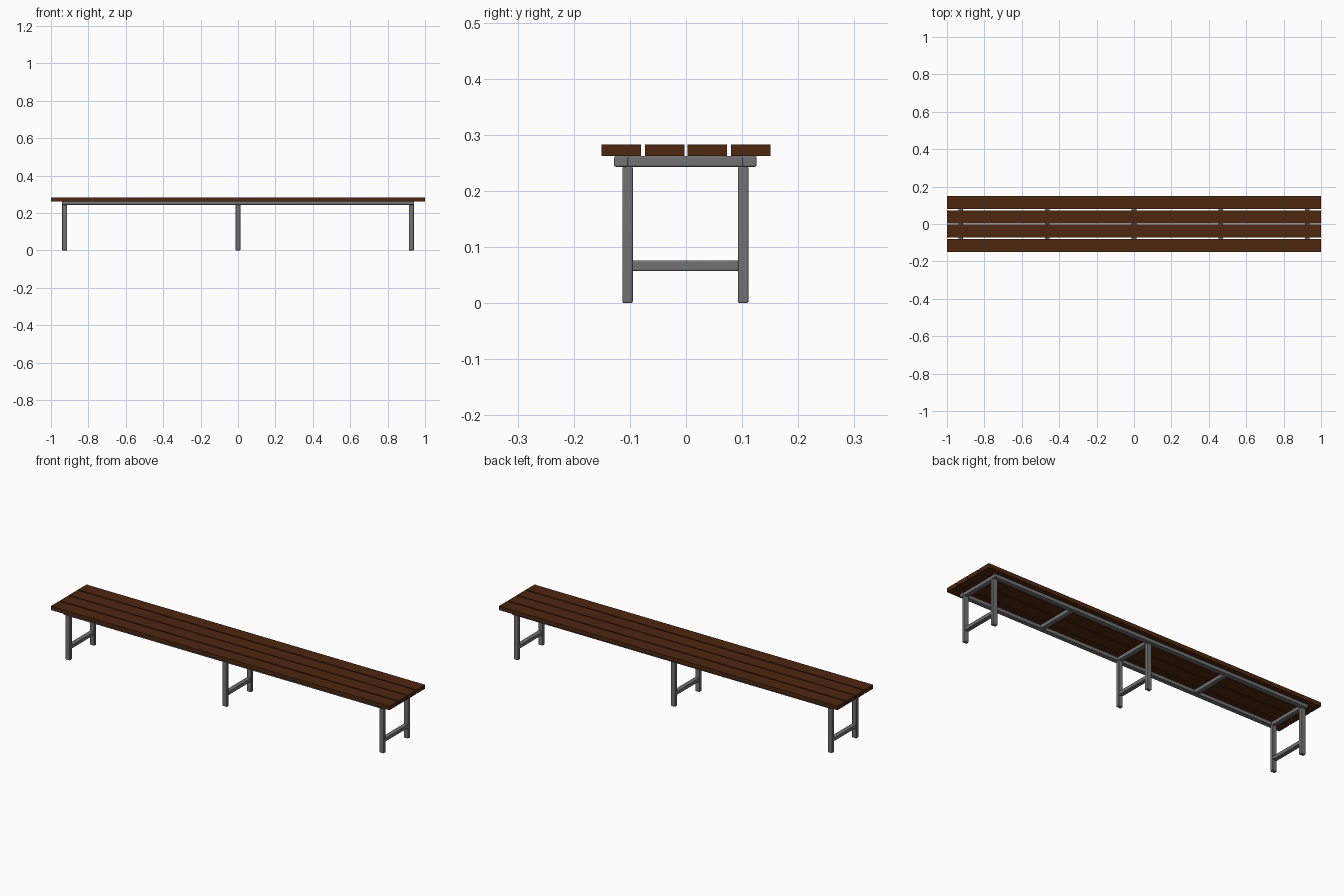
import bpy

if "Cube" in bpy.data.objects:
    bpy.data.objects.remove(bpy.data.objects["Cube"])


def material(name, rgb):
    m = bpy.data.materials.new(name)
    m.diffuse_color = (*rgb, 1)
    m.use_nodes = True
    m.node_tree.nodes["Principled BSDF"].inputs["Base Color"].default_value = m.diffuse_color
    return m


wood = material("dark_wood", (0.075, 0.02, 0.005))
steel = material("grey_steel", (0.17, 0.17, 0.17))


def bar(name, x, y, z, mat, round_edges=0.0):
    """Box spanning the (min, max) ranges x, y, z, with optional rounded edges."""
    bpy.ops.mesh.primitive_cube_add(size=1, location=[sum(r) / 2 for r in (x, y, z)])
    o = bpy.context.object
    o.name = name
    o.scale = [r[1] - r[0] for r in (x, y, z)]
    bpy.ops.object.transform_apply(location=False, rotation=False, scale=True)
    o.data.materials.append(mat)
    if round_edges:
        b = o.modifiers.new("round", 'BEVEL')
        b.width = round_edges
        b.segments = 3
        bpy.ops.object.shade_smooth_by_angle()
    return o


def around(c, w):
    return (c - w / 2, c + w / 2)


R = 0.003
YC = -0.001             # frame centre across the bench
FRAME_Z = (0.243, 0.262)

# Four seat slats
for i, y in enumerate((-0.1155, -0.038, 0.038, 0.1155)):
    bar(f"seat_slat_{i + 1}", (-1, 1), around(y, 0.07), (0.262, 0.283), wood)

# Long rails under the slats
for side, s in (("front", -1), ("back", 1)):
    bar(f"{side}_rail", (-0.942, 0.942), around(YC + s * 0.1145, 0.025), FRAME_Z, steel, R)

# Cross bars between the rails
for i in range(-2, 3):
    bar(f"cross_bar_{i + 3}", around(i * 0.4635, 0.025), around(YC, 0.208), FRAME_Z, steel, R)

# Three leg frames, each two legs and a stretcher
for place, x in (("left", -0.927), ("middle", 0), ("right", 0.927)):
    for side, s in (("front", -1), ("back", 1)):
        bar(f"{place}_{side}_leg", around(x, 0.026), around(YC + s * 0.103, 0.0185),
            (0, 0.2435), steel, R)
    bar(f"{place}_stretcher", around(x, 0.025), around(YC, 0.19), (0.057, 0.076), steel, R)
